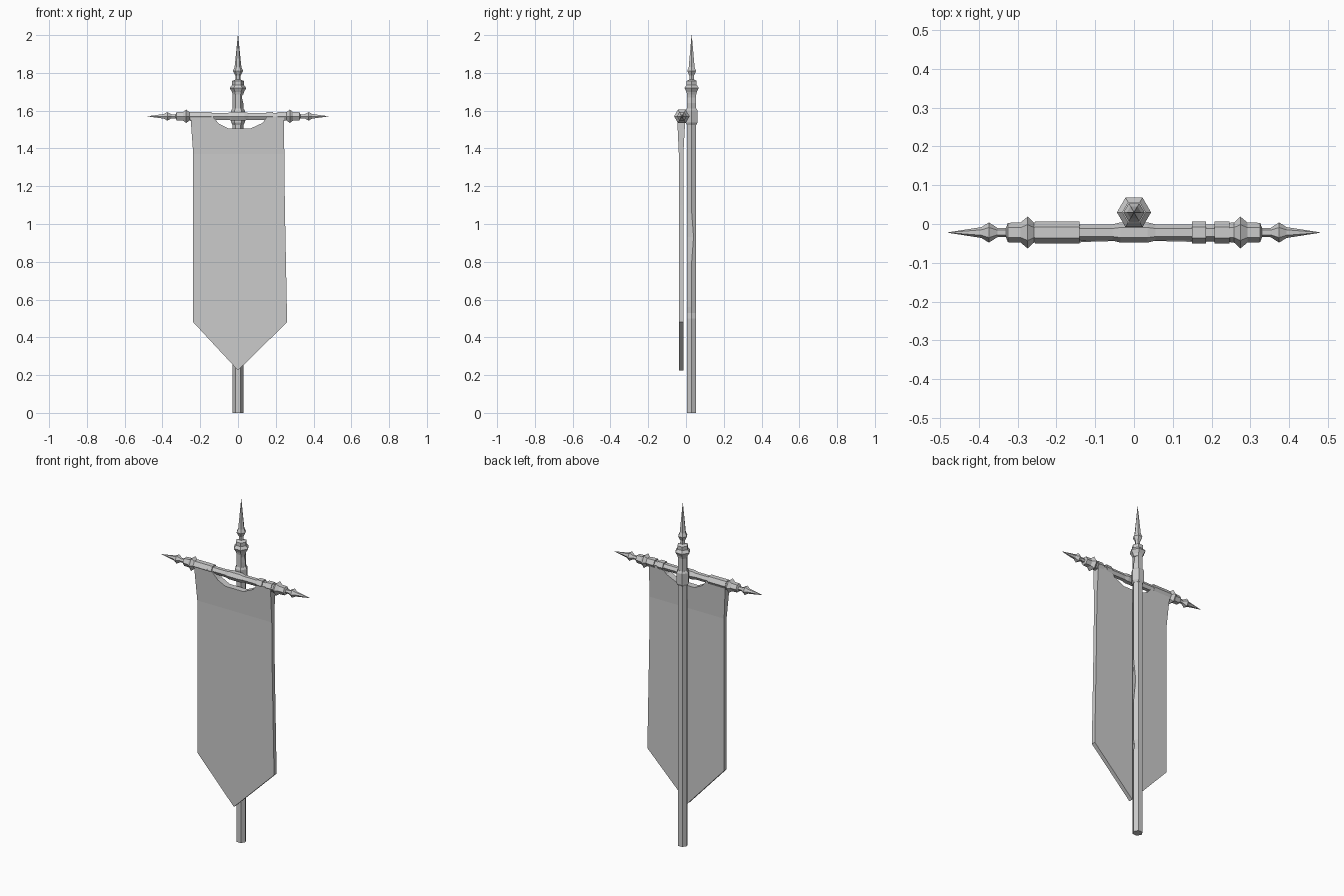
import bpy, bmesh
from math import cos, sin, pi
from mathutils import Vector

if "Cube" in bpy.data.objects:
    bpy.data.objects.remove(bpy.data.objects["Cube"])

BAR = Vector((0, -0.022, 1.57))
POLE = Vector((0, 0.03, 0))


def finish(bm, name):
    bmesh.ops.recalc_face_normals(bm, faces=bm.faces)
    me = bpy.data.meshes.new(name)
    bm.to_mesh(me)
    bm.free()
    ob = bpy.data.objects.new(name, me)
    bpy.context.collection.objects.link(ob)
    return ob


def hex_lathe(name, profile, origin, along_x=False, nicks=()):
    """Six-sided turned part; profile is (radius, distance along axis)."""
    bm = bmesh.new()
    rings = []
    for i, (r, t) in enumerate(profile):
        ring = []
        for k in range(6):
            a, b = r * cos(k * pi / 3), r * sin(k * pi / 3)
            p = Vector((t, a, b)) if along_x else Vector((a, b, t))
            for row, corner, shift in nicks:
                if (row, corner) == (i, k):
                    p += Vector(shift)
            ring.append(bm.verts.new(p + origin))
        rings.append(ring)
    for lo, hi in zip(rings, rings[1:]):
        for k in range(6):
            j = (k + 1) % 6
            bm.faces.new((lo[k], lo[j], hi[j], hi[k]))
    bm.faces.new(rings[0])
    bm.faces.new(rings[-1])
    return finish(bm, name)


# Upright pole with a few worn nicks in its corners
hex_lathe("pole", [(.028, 0), (.028, .5), (.028, .53), (.028, .56), (.028, .8),
                   (.028, .93), (.028, 1.06), (.028, 1.64), (.028, 1.67), (.028, 1.70)],
          POLE, nicks=[(2, 0, (-.008, 0, 0)), (5, 0, (-.006, .01, 0)), (8, 0, (-.008, 0, 0))])

# Clamp where the bar meets the pole
hex_lathe("clamp", [(.029, 1.525), (.036, 1.537), (.036, 1.6), (.029, 1.612)], POLE)

# Spear-like top finial
hex_lathe("top_finial", [(.028, 1.685), (.032, 1.70), (.044, 1.72), (.031, 1.736), (.031, 1.757),
                         (.014, 1.765), (.014, 1.785), (.027, 1.81), (.018, 1.83), (.0008, 2.0)], POLE)

# Crossbar with matching pointed ends
half = [(.026, .035), (.021, .055), (.021, .24), (.026, .25), (.026, .258), (.041, .274),
        (.026, .292), (.025, .325), (.012, .33), (.012, .352), (.026, .374), (.014, .393), (.0008, .478)]
hex_lathe("crossbar", [(r, -t) for r, t in reversed(half)] + half, BAR, along_x=True)

# Cloth sleeves looped over the bar
for name, x0, x1 in (("left_sleeve", -.255, -.14), ("right_sleeve_inner", .15, .185),
                     ("right_sleeve_outer", .208, .246)):
    hex_lathe(name, [(.028, x0), (.028, x1)], BAR, along_x=True)

# Hanging banner: pointed bottom, torn neckline, thicker near the bar
outline = [(0, .225), (.26, .48), (.248, 1.1), (.243, 1.57), (.155, 1.57), (.13, 1.535),
           (.065, 1.505), (-.05, 1.505), (-.1, 1.53), (-.14, 1.575), (-.252, 1.575),
           (-.237, 1.37), (-.237, .48)]
bm = bmesh.new()
sides = [[bm.verts.new((x, y, z)) for x, z in outline] for y in (-1, 1)]
n = len(outline)
for s in sides:
    bm.faces.new(s)
for i in range(n):
    j = (i + 1) % n
    bm.faces.new((sides[0][i], sides[0][j], sides[1][j], sides[1][i]))
bmesh.ops.bisect_plane(bm, geom=bm.verts[:] + bm.edges[:] + bm.faces[:],
                       plane_co=(0, 0, 1.37), plane_no=(0, 0, 1))
for v in bm.verts:
    f = max(0, (v.co.z - 1.37) / .2)
    v.co.y = -.038 - .009 * f if v.co.y < 0 else -.014 + .011 * f
finish(bm, "banner_cloth")
